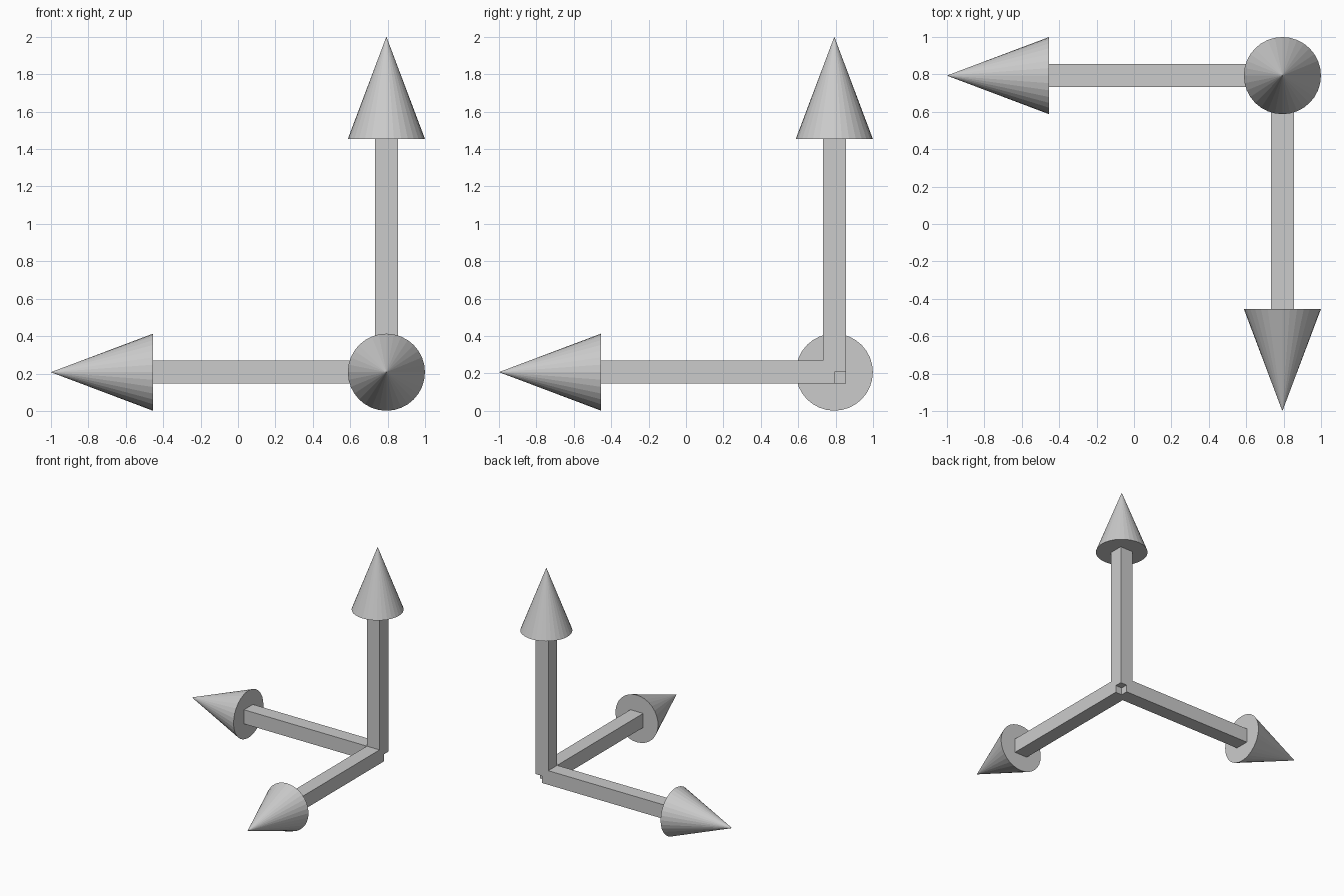
import bpy
import bmesh
from math import pi
from mathutils import Matrix, Vector

if "Cube" in bpy.data.objects:
    bpy.data.objects.remove(bpy.data.objects["Cube"])

ORIGIN = Vector((0.793, 0.793, 0.207))
SHAFT_LEN, SHAFT_W = 1.247, 0.123
HEAD_LEN, HEAD_R = 0.546, 0.206


def finish(bm, name, rot):
    bm.transform(Matrix.Translation(ORIGIN) @ rot)
    mesh = bpy.data.meshes.new(name)
    bm.to_mesh(mesh)
    bm.free()
    bpy.context.collection.objects.link(bpy.data.objects.new(name, mesh))


def arrow(name, rot):
    # square shaft starting at the shared corner point
    bm = bmesh.new()
    bmesh.ops.create_cube(bm, size=1, matrix=Matrix.Translation((0, 0, SHAFT_LEN / 2))
                          @ Matrix.Diagonal((SHAFT_W, SHAFT_W, SHAFT_LEN, 1)))
    finish(bm, name + "_shaft", rot)
    # faceted cone head
    bm = bmesh.new()
    bmesh.ops.create_cone(bm, cap_ends=True, segments=32, radius1=HEAD_R, radius2=0,
                          depth=HEAD_LEN,
                          matrix=Matrix.Translation((0, 0, SHAFT_LEN + HEAD_LEN / 2)))
    bmesh.ops.remove_doubles(bm, verts=bm.verts, dist=1e-5)
    finish(bm, name + "_head", rot)


# three arrows: up, left and forward
arrow("up_arrow", Matrix.Identity(4))
arrow("left_arrow", Matrix.Rotation(-pi / 2, 4, 'Y'))
arrow("forward_arrow", Matrix.Rotation(pi / 2, 4, 'X'))
